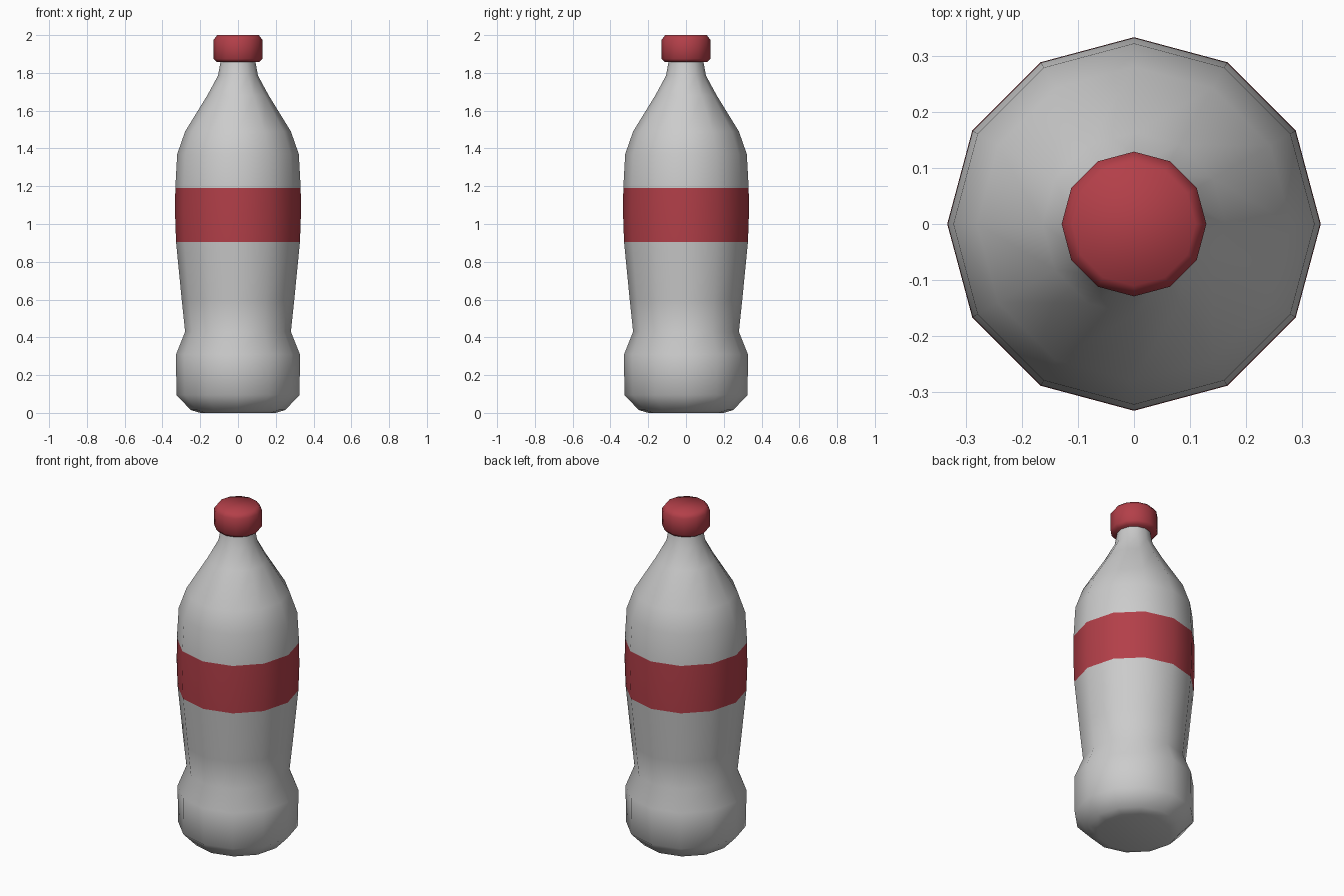
import bpy, bmesh, math

if "Cube" in bpy.data.objects:
    bpy.data.objects.remove(bpy.data.objects["Cube"])

SIDES = 12


def lathe(name, sections, mat=None, caps=()):
    """Revolve open (radius, z) sections into 12-sided shells; caps lists ring ends to fill."""
    bm = bmesh.new()
    for s, profile in enumerate(sections):
        rings = []
        for r, z in profile:
            rings.append([bm.verts.new((r * math.cos(math.tau * i / SIDES),
                                        r * math.sin(math.tau * i / SIDES), z))
                          for i in range(SIDES)])
        for a, b in zip(rings, rings[1:]):
            for i in range(SIDES):
                j = (i + 1) % SIDES
                bm.faces.new((a[i], a[j], b[j], b[i]))
        if (s, "bottom") in caps:
            bm.faces.new(rings[0][::-1])
        if (s, "top") in caps:
            bm.faces.new(rings[-1])
    mesh = bpy.data.meshes.new(name)
    bm.to_mesh(mesh)
    bm.free()
    if mat:
        mesh.materials.append(mat)
    obj = bpy.data.objects.new(name, mesh)
    bpy.context.collection.objects.link(obj)
    bpy.ops.object.select_all(action='DESELECT')
    obj.select_set(True)
    bpy.context.view_layer.objects.active = obj
    bpy.ops.object.shade_smooth_by_angle(angle=math.radians(75))
    return obj


red = bpy.data.materials.new("red")
red.diffuse_color = (0.45, 0.05, 0.066, 1)
red.use_nodes = True
red.node_tree.nodes["Principled BSDF"].inputs["Base Color"].default_value = red.diffuse_color

# Bottle below and above the label
lower = [(0.20, 0.0), (0.25, 0.015), (0.326, 0.095), (0.328, 0.31),
         (0.28, 0.43), (0.298, 0.60), (0.328, 0.905)]
upper = [(0.332, 1.19), (0.322, 1.37), (0.28, 1.49), (0.163, 1.68),
         (0.106, 1.785), (0.092, 1.86)]
lathe("bottle_body", [lower, upper], caps=((0, "bottom"),))

# Label band, flush with the bottle wall
lathe("label_band", [[(0.328, 0.905), (0.333, 1.05), (0.332, 1.19)]], red)

# Screw cap
lathe("cap", [[(0.113, 1.857), (0.129, 1.875), (0.129, 1.975), (0.11, 2.0)]],
      red, caps=((0, "bottom"), (0, "top")))
